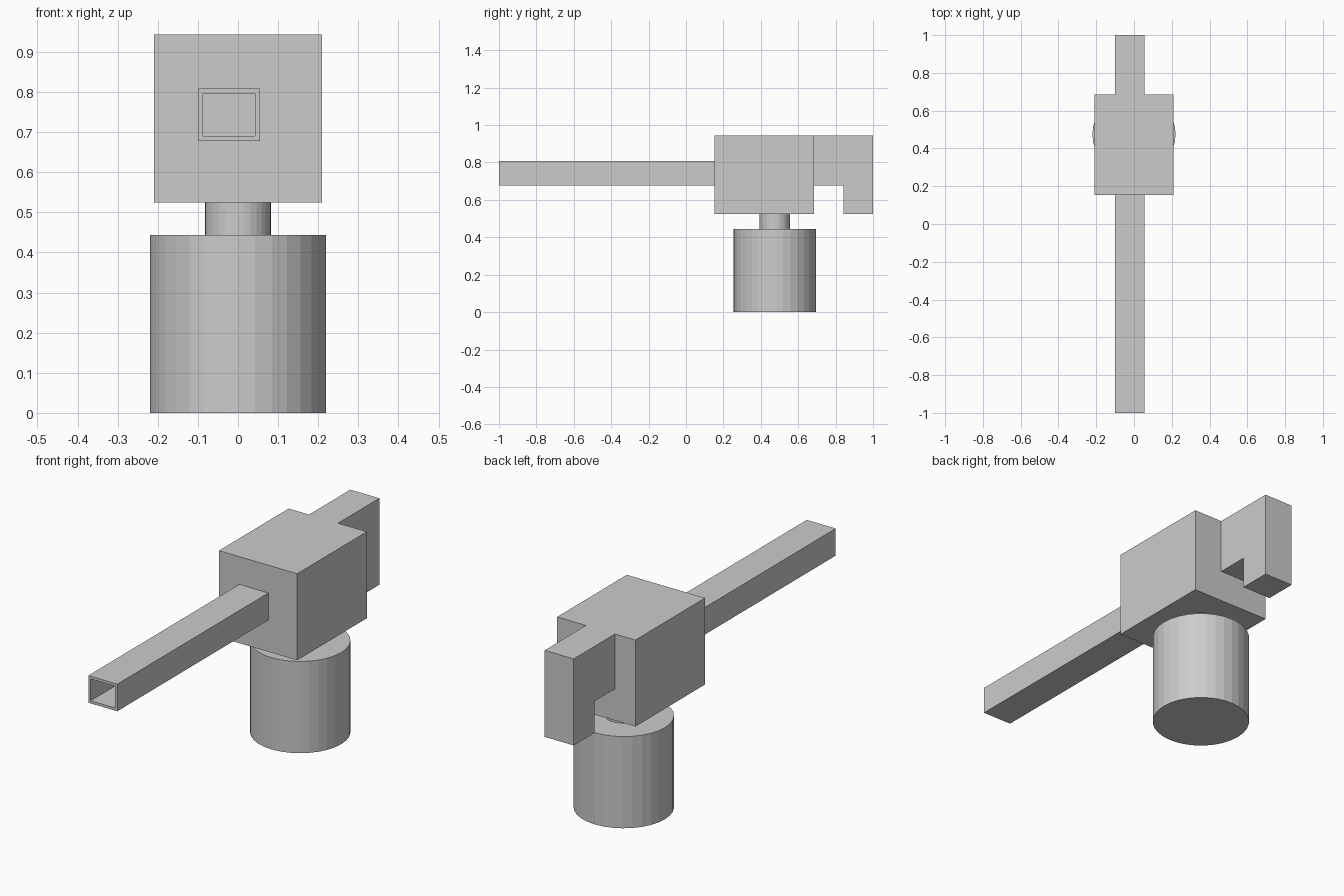
import bpy
import bmesh
from mathutils import Vector

cube = bpy.data.objects.get("Cube")
if cube:
    bpy.data.objects.remove(cube, do_unlink=True)

grey = bpy.data.materials.new("plain grey")
grey.use_nodes = True
grey.diffuse_color = (0.6, 0.6, 0.6, 1)
grey.node_tree.nodes["Principled BSDF"].inputs["Base Color"].default_value = (0.6, 0.6, 0.6, 1)


def finish(name, bm):
    bmesh.ops.recalc_face_normals(bm, faces=bm.faces)
    mesh = bpy.data.meshes.new(name)
    bm.to_mesh(mesh)
    bm.free()
    mesh.materials.append(grey)
    obj = bpy.data.objects.new(name, mesh)
    bpy.context.collection.objects.link(obj)
    return obj


def box_mesh(low, high):
    low, high = Vector(low), Vector(high)
    bm = bmesh.new()
    bmesh.ops.create_cube(bm, size=1)
    for v in bm.verts:
        v.co = (low + high) / 2 + v.co * (high - low)
    return bm


def cylinder(name, radius, bottom, top, y):
    bm = bmesh.new()
    bmesh.ops.create_cone(bm, cap_ends=True, segments=32, radius1=radius,
                          radius2=radius, depth=top - bottom)
    bmesh.ops.translate(bm, verts=bm.verts, vec=(0, y, (bottom + top) / 2))
    finish(name, bm)


LEFT, RIGHT = 0.055, -0.10      # shared width of the barrel and rear arm
BODY_FRONT, BODY_BACK = 0.153, 0.685

# Round base and neck
cylinder("base", 0.22, 0, 0.443, 0.475)
cylinder("neck", 0.082, 0.443, 0.525, 0.475)

# Main block
finish("body", box_mesh((-0.209, BODY_FRONT, 0.525), (0.209, BODY_BACK, 0.943)))

# Square barrel with a rectangular bore running back to the body
bm = box_mesh((RIGHT, -1, 0.678), (LEFT, BODY_FRONT, 0.809))
mouth = min(bm.faces, key=lambda f: f.calc_center_median().y)
bmesh.ops.inset_individual(bm, faces=[mouth], thickness=0.018)
bore = bmesh.ops.extrude_discrete_faces(bm, faces=[mouth])["faces"][0]
bmesh.ops.translate(bm, verts=bore.verts, vec=(0, BODY_FRONT + 0.99, 0))
finish("barrel", bm)

# Rear arm with a hanging grip, extruded sideways from its profile
bm = bmesh.new()
profile = [(BODY_BACK, 0.943), (1, 0.943), (1, 0.525), (0.843, 0.525),
           (0.843, 0.678), (BODY_BACK, 0.678)]
side = bm.faces.new([bm.verts.new((RIGHT, y, z)) for y, z in profile])
extruded = bmesh.ops.extrude_face_region(bm, geom=[side])["geom"]
bmesh.ops.translate(bm, verts=[g for g in extruded if isinstance(g, bmesh.types.BMVert)],
                    vec=(LEFT - RIGHT, 0, 0))
finish("rear_arm", bm)
